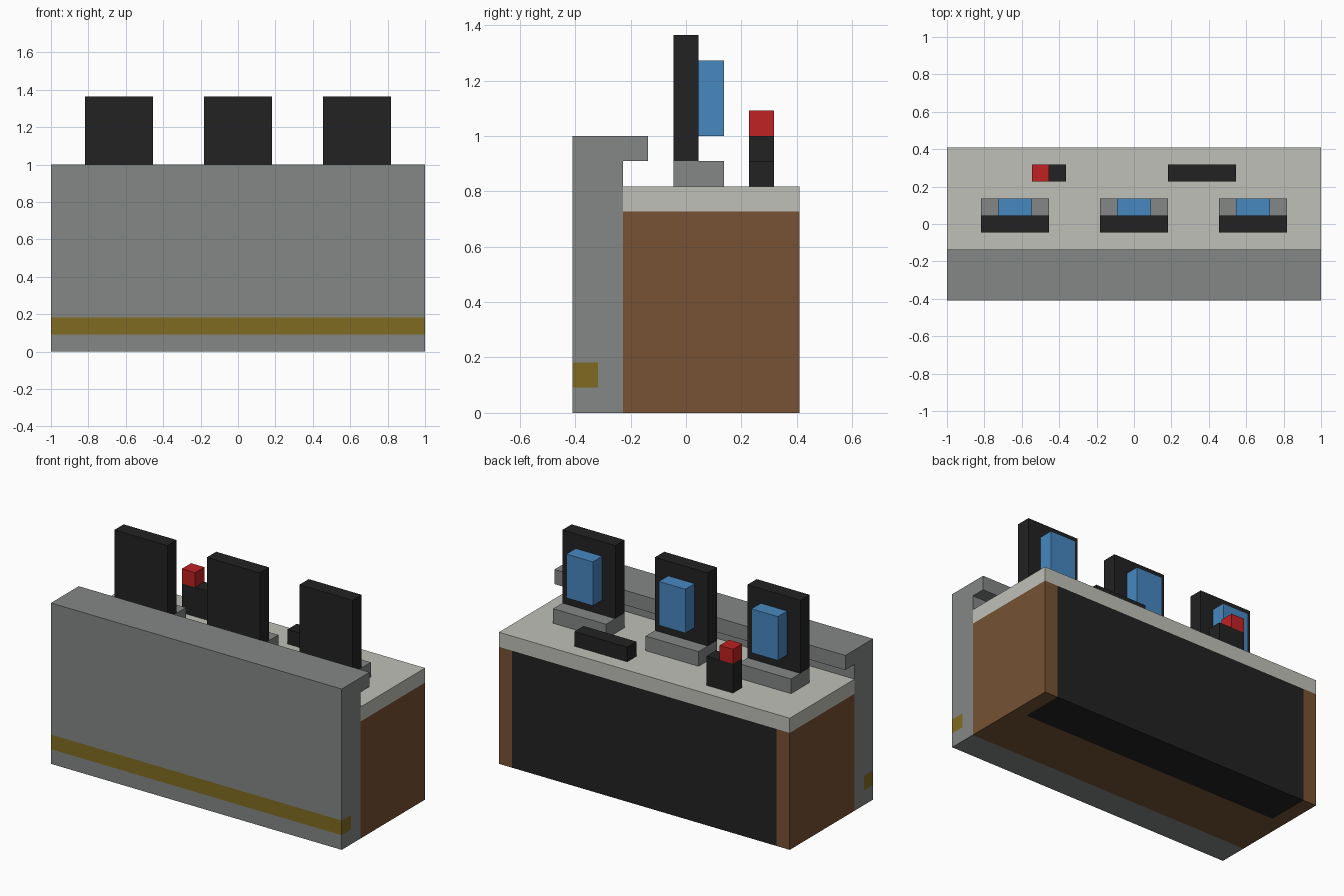
import bpy
import bmesh
from mathutils import Vector

cube = bpy.data.objects.get("Cube")
if cube:
    bpy.data.objects.remove(cube, do_unlink=True)

U = 1 / 11  # block size: the desk is 22 blocks long


def material(name, srgb):
    lin = [((c / 255 + 0.055) / 1.055) ** 2.4 for c in srgb] + [1.0]
    m = bpy.data.materials.new(name)
    m.use_nodes = True
    m.diffuse_color = lin
    m.node_tree.nodes["Principled BSDF"].inputs["Base Color"].default_value = lin
    return m


GREY = material("wall grey", (131, 135, 133))
STONE = material("pale stone", (191, 192, 184))
WOOD = material("brown wood", (118, 82, 52))
BLACK = material("black", (34, 34, 34))
GOLD = material("dark gold", (128, 107, 32))
BLUE = material("screen blue", (71, 136, 192))
RED = material("red", (192, 33, 35))


def prism(name, points, sweep, mat):
    """Extrude a closed outline (in blocks) along a vector."""
    bm = bmesh.new()
    face = bm.faces.new([bm.verts.new(Vector(p) * U) for p in points])
    out = bmesh.ops.extrude_face_region(bm, geom=[face])
    verts = [g for g in out["geom"] if isinstance(g, bmesh.types.BMVert)]
    bmesh.ops.translate(bm, verts=verts, vec=Vector(sweep) * U)
    bmesh.ops.recalc_face_normals(bm, faces=bm.faces)
    mesh = bpy.data.meshes.new(name)
    bm.to_mesh(mesh)
    bm.free()
    mesh.materials.append(mat)
    ob = bpy.data.objects.new(name, mesh)
    bpy.context.collection.objects.link(ob)
    return ob


def box(name, x, y, z, mat):
    base = [(x[0], y[0], z[0]), (x[1], y[0], z[0]), (x[1], y[1], z[0]), (x[0], y[1], z[0])]
    return prism(name, base, (0, 0, z[1] - z[0]), mat)


# Front wall with an overhanging lip and a groove holding the gold band
wall = [(-4.5, 0), (-2.5, 0), (-2.5, 10), (-1.5, 10), (-1.5, 11), (-4.5, 11),
        (-4.5, 2), (-3.5, 2), (-3.5, 1), (-4.5, 1)]
prism("front_wall", [(-11, y, z) for y, z in wall], (22, 0, 0), GREY)
box("gold_band", (-11, 11), (-4.5, -3.5), (1, 2), GOLD)

# Wooden cabinet wrapped around the black back panel
cabinet = [(-11, -2.5), (11, -2.5), (11, 4.5), (10, 4.5), (10, 1.5),
           (-10, 1.5), (-10, 4.5), (-11, 4.5)]
prism("cabinet", [(x, y, 0) for x, y in cabinet], (0, 0, 8), WOOD)
box("back_panel", (-10, 10), (1.5, 4.5), (0, 8), BLACK)
box("worktop", (-11, 11), (-2.5, 4.5), (8, 9), STONE)

# Three monitors: foot, casing and screen facing the back
for side, cx in (("right", -7), ("middle", 0), ("left", 7)):
    box(f"monitor_foot_{side}", (cx - 2, cx + 2), (-0.5, 1.5), (9, 10), GREY)
    box(f"monitor_casing_{side}", (cx - 2, cx + 2), (-0.5, 0.5), (10, 15), BLACK)
    box(f"monitor_screen_{side}", (cx - 1, cx + 1), (0.5, 1.5), (11, 14), BLUE)

# Desk items
box("keyboard", (2, 6), (2.5, 3.5), (9, 10), BLACK)
box("button_box", (-6, -4), (2.5, 3.5), (9, 11), BLACK)
box("red_button", (-6, -5), (2.5, 3.5), (11, 12), RED)
